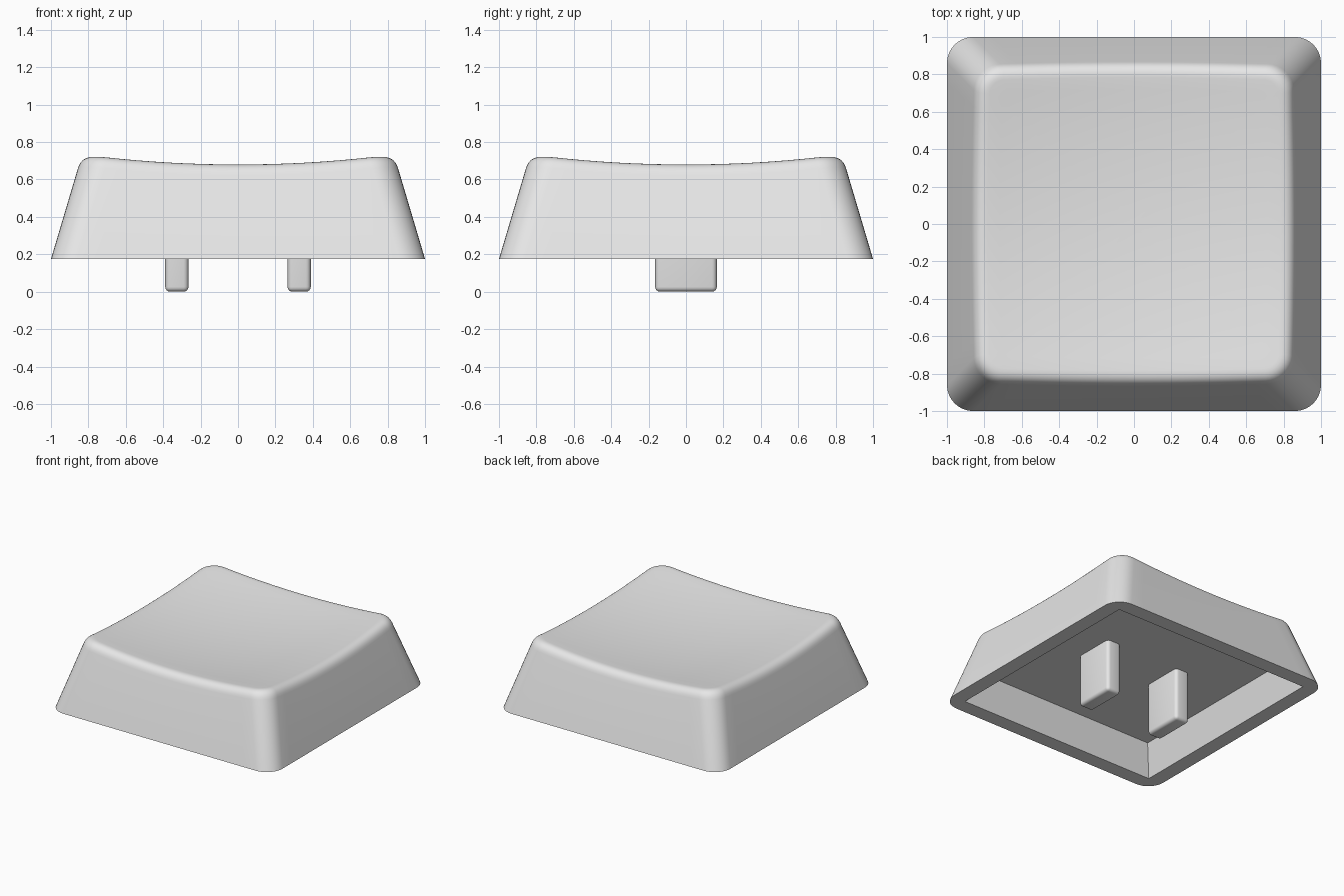
import bpy, bmesh, math
from mathutils import Vector

if "Cube" in bpy.data.objects:
    bpy.data.objects.remove(bpy.data.objects["Cube"])

BASE_Z, CEILING_Z = 0.175, 0.42
TAPER, CORNER, FILLET = 0.297, 0.14, 0.065
SIDE_STEPS, ARC_STEPS, FILLET_STEPS = 16, 8, 7

grey = bpy.data.materials.new("light_grey")
grey.diffuse_color = (0.8, 0.8, 0.8, 1)
grey.use_nodes = True
grey.node_tree.nodes["Principled BSDF"].inputs["Base Color"].default_value = grey.diffuse_color


def dish(p):
    """Height of the bowl-shaped top."""
    return 0.63 + 0.08 * (p.x ** 2 + p.y ** 2)


# Perimeter parameters: corner sign, position along the side, or arc angle
params = []
for q in range(4):
    for i in range(ARC_STEPS + 1):
        params.append((q, 0.0, math.pi / 2 * i / ARC_STEPS))
    for i in range(1, SIDE_STEPS):
        params.append((q, i / SIDE_STEPS, math.pi / 2))


def point(param, half, radius):
    """Point on a rounded square, in the XY plane."""
    q, along, ang = param
    c = half - radius
    x = c - 2 * c * along + radius * math.cos(ang)
    y = c + radius * math.sin(ang)
    for _ in range(q):
        x, y = -y, x
    return Vector((x, y, 0))


def wall(param, z):
    p = point(param, 1 - TAPER * (z - BASE_Z), CORNER)
    p.z = z
    return p


def flat_ring(half, radius, z):
    return [point(p, half, radius) + Vector((0, 0, z)) for p in params]


def finish(bm, name):
    bmesh.ops.recalc_face_normals(bm, faces=bm.faces[:])
    mesh = bpy.data.meshes.new(name)
    bm.to_mesh(mesh)
    bm.free()
    mesh.materials.append(grey)
    obj = bpy.data.objects.new(name, mesh)
    bpy.context.collection.objects.link(obj)
    bpy.ops.object.select_all(action='DESELECT')
    obj.select_set(True)
    bpy.context.view_layer.objects.active = obj
    bpy.ops.object.shade_smooth_by_angle(angle=math.radians(35))
    return obj


# Rounded shoulder between the sloping wall and the dished top
shoulder = [[] for _ in range(FILLET_STEPS + 1)]
for p in params:
    z = 0.68
    for _ in range(12):
        z = dish(wall(p, z))
    edge, low = wall(p, z), wall(p, z - FILLET)
    inner = point(p, 1 - TAPER * (z - BASE_Z) - FILLET, CORNER - FILLET)
    inner.z = dish(inner)
    for i, ring in enumerate(shoulder):
        t = i / FILLET_STEPS
        ring.append(low * (1 - t) ** 2 + edge * 2 * t * (1 - t) + inner * t * t)

# Dished top, shrinking towards the middle
top = []
for i in range(1, 12):
    ring = [v * (1 - i / 12) for v in shoulder[-1]]
    for v in ring:
        v.z = dish(v)
    top.append(ring)

# Cap shell: ceiling, cavity wall, rim, outer wall, shoulder and top
rings = [flat_ring(0.81, 0, CEILING_Z), flat_ring(0.88, 0, BASE_Z),
         flat_ring(1, CORNER, BASE_Z)] + shoulder + top
bm = bmesh.new()
loops = [[bm.verts.new(v) for v in ring] for ring in rings]
n = len(params)
for a, b in zip(loops, loops[1:]):
    for i in range(n):
        j = (i + 1) % n
        bm.faces.new((a[i], a[j], b[j], b[i]))
for loop, z in ((loops[0], CEILING_Z), (loops[-1], 0.63)):
    middle = bm.verts.new((0, 0, z))
    for i in range(n):
        bm.faces.new((loop[i], loop[(i + 1) % n], middle))
bmesh.ops.remove_doubles(bm, verts=bm.verts[:], dist=0.0001)
finish(bm, "key_cap_shell")

# Two rounded prongs hanging from the ceiling
for name, x in (("left_prong", -0.327), ("right_prong", 0.327)):
    bm = bmesh.new()
    bmesh.ops.create_cube(bm, size=1)
    for v in bm.verts:
        v.co = (x + v.co.x * 0.124, v.co.y * 0.33,
                0 if v.co.z < 0 else CEILING_Z + 0.01)
    edges = [e for e in bm.edges if min(v.co.z for v in e.verts) < 0.01]
    bmesh.ops.bevel(bm, geom=edges, offset=0.026, segments=4,
                    profile=0.5, affect='EDGES')
    finish(bm, name)
